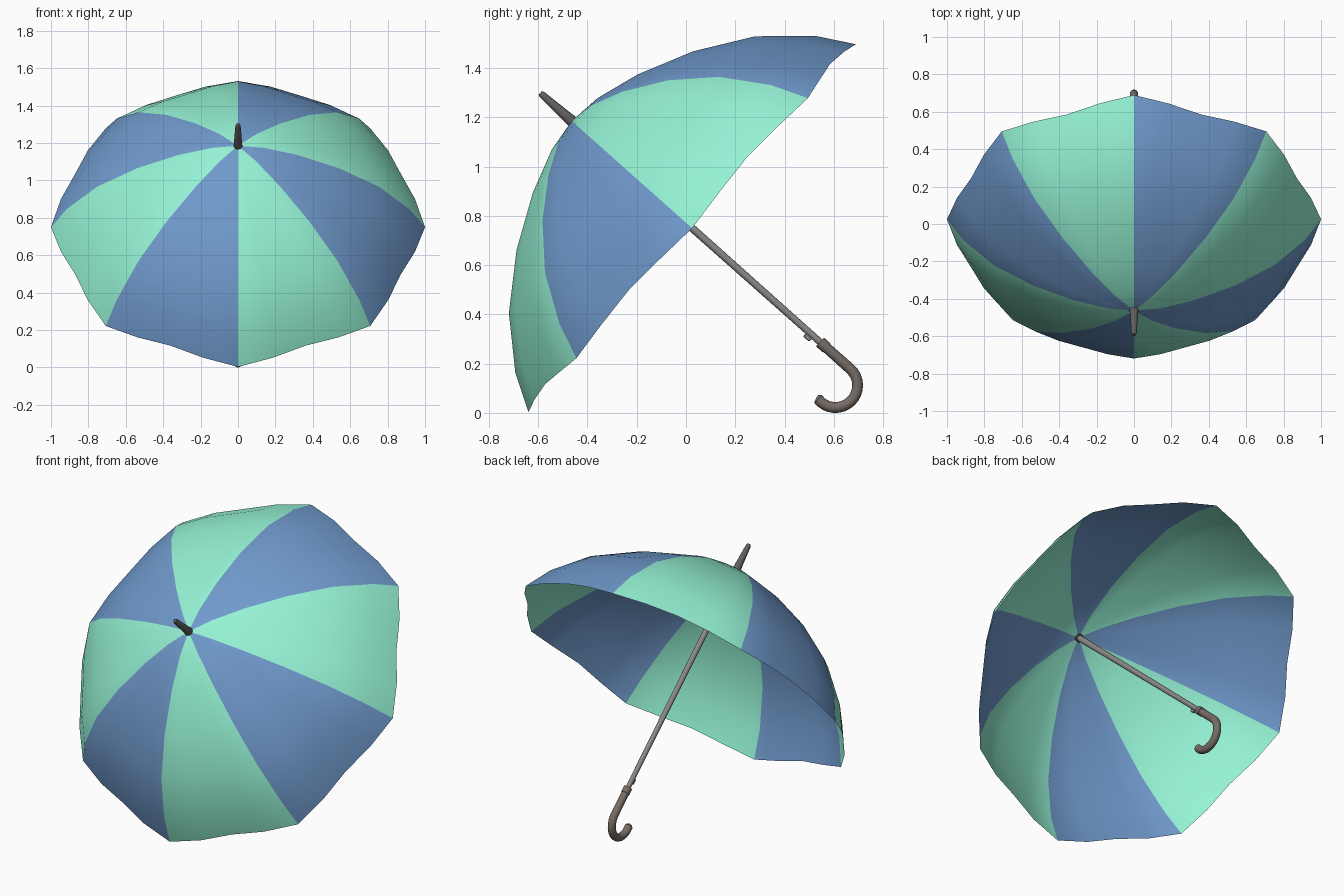
import bpy, bmesh, math
from mathutils import Matrix, Vector

if "Cube" in bpy.data.objects:
    bpy.data.objects.remove(bpy.data.objects["Cube"])

# Umbrella frame: local z is the shaft axis, origin at the rim centre
TILT = Matrix.Translation((0, 0.025, 0.75)) @ Matrix.Rotation(math.radians(48.33), 4, 'X')


def material(name, rgb):
    m = bpy.data.materials.new(name)
    m.diffuse_color = (*rgb, 1)
    m.use_nodes = True
    m.node_tree.nodes["Principled BSDF"].inputs["Base Color"].default_value = m.diffuse_color
    return m


GREEN = material("green_cloth", (0.30, 0.89, 0.66))
BLUE = material("blue_cloth", (0.16, 0.32, 0.60))
METAL = material("shaft_grey", (0.26, 0.25, 0.245))
WOOD = material("handle_brown", (0.18, 0.15, 0.13))
DARK = material("tip_grey", (0.12, 0.115, 0.11))


def finish(bm, name, mats, angle=40):
    bmesh.ops.recalc_face_normals(bm, faces=bm.faces)
    me = bpy.data.meshes.new(name)
    bm.to_mesh(me)
    bm.free()
    for m in mats:
        me.materials.append(m)
    ob = bpy.data.objects.new(name, me)
    bpy.context.collection.objects.link(ob)
    ob.matrix_world = TILT
    bpy.ops.object.select_all(action='DESELECT')
    ob.select_set(True)
    bpy.context.view_layer.objects.active = ob
    bpy.ops.object.shade_smooth_by_angle(angle=math.radians(angle))
    return ob


def tube(name, path, mat, sides=16):
    """Sweep a circle along (y, z, radius) points in the local x = 0 plane."""
    bm = bmesh.new()
    pts = [Vector((0, y, z)) for y, z, r in path]
    rings = []
    for i, p in enumerate(pts):
        t = (pts[min(i + 1, len(pts) - 1)] - pts[max(i - 1, 0)]).normalized()
        x = Vector((1, 0, 0))
        n = t.cross(x)
        r = path[i][2]
        rings.append([bm.verts.new(p + r * (math.cos(a) * x + math.sin(a) * n))
                      for a in (2 * math.pi * k / sides for k in range(sides))])
    for a, b in zip(rings, rings[1:]):
        for k in range(sides):
            j = (k + 1) % sides
            bm.faces.new((a[k], a[j], b[j], b[k]))
    bm.faces.new(rings[0])
    bm.faces.new(rings[-1])
    return finish(bm, name, [mat])


# Canopy: eight cloth panels, ribs every 45 degrees, scalloped rim
RIB = [(0.14, 0.638), (0.32, 0.58), (0.54, 0.474), (0.752, 0.327),
       (0.915, 0.147), (1.0, 0.0)]
SAG = [0, 0.6, 1, 0.6]      # cloth sag across one panel
SEG = 8 * len(SAG)
bm = bmesh.new()
apex = bm.verts.new((0, 0, 0.655))
prev = None
for r, h in RIB:
    ring = []
    for k in range(SEG):
        a, s = 2 * math.pi * k / SEG, SAG[k % 4]
        rr = r * (1 - 0.058 * s)
        ring.append(bm.verts.new((rr * math.sin(a), -rr * math.cos(a), h + 0.025 * s * r ** 4)))
    for k in range(SEG):
        j = (k + 1) % SEG
        if prev:
            f = bm.faces.new((prev[k], ring[k], ring[j], prev[j]))
        else:
            f = bm.faces.new((apex, ring[k], ring[j]))
        f.material_index = (k // 4) % 2
    prev = ring
finish(bm, "canopy", [GREEN, BLUE], 60)

# Shaft and tapered tip
tube("shaft", [(0, -0.72, 0.014), (0, 0.65, 0.017)], METAL)
tube("tip", [(0, 0.64, 0.024), (0, 0.815, 0.014), (0, 0.826, 0.010)], DARK)

# Hooked handle with a collar where it meets the shaft
hook = [(0, -0.70, 0.021), (0, -0.859, 0.022)]
for i in range(1, 17):
    a = math.radians(190 * i / 16)
    hook.append((-0.09 + 0.09 * math.cos(a), -0.859 - 0.09 * math.sin(a), 0.022))
y, z, _ = hook[-1]
hook.append((y - 0.002, z + 0.008, 0.014))
tube("handle", hook, WOOD)
tube("handle_collar", [(0, -0.695, 0.024), (0, -0.73, 0.024)], WOOD)

# Release catch on the underside of the shaft
bm = bmesh.new()
bmesh.ops.create_cube(bm, size=1, matrix=Matrix.Translation((0, -0.018, -0.645))
                      @ Matrix.Diagonal((0.014, 0.022, 0.032, 1)))
bmesh.ops.bevel(bm, geom=bm.edges[:], offset=0.003, segments=1, affect='EDGES')
finish(bm, "release_catch", [METAL])
